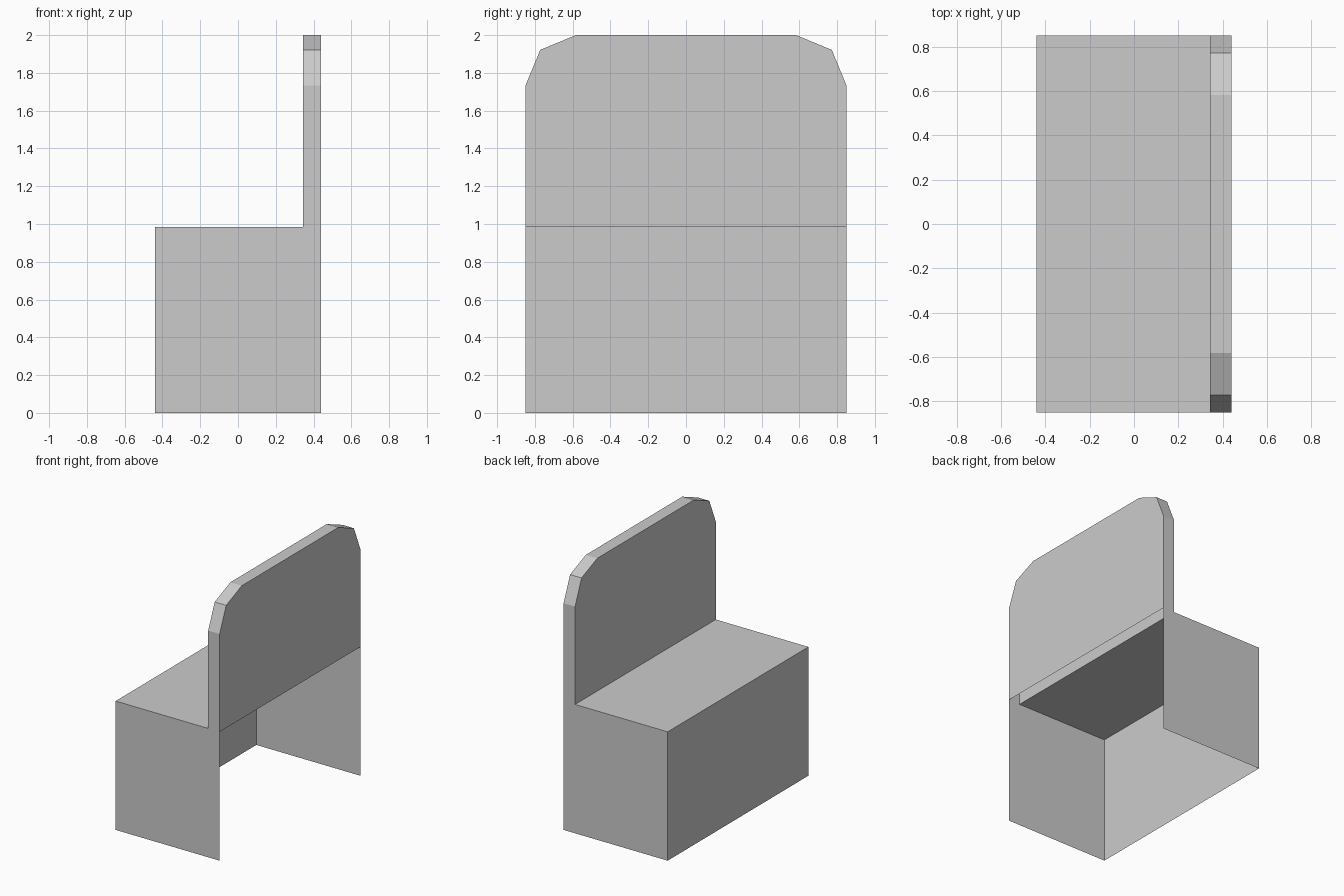
import bpy, bmesh, math

if "Cube" in bpy.data.objects:
    bpy.data.objects.remove(bpy.data.objects["Cube"])

W, D = 0.85, 0.44        # half length (y) and half depth (x)
SEAT, TOP = 0.985, 2.0   # seat height, overall height
BACK = 0.343             # x of the backrest's seat-side face
R = 0.267                # backrest corner radius

mat = bpy.data.materials.new("light grey")
mat.diffuse_color = (0.6, 0.6, 0.6, 1)
mat.use_nodes = True
mat.node_tree.nodes["Principled BSDF"].inputs["Base Color"].default_value = mat.diffuse_color


def sheet(name, faces):
    """Flat-faced sheet object from lists of corner points."""
    bm = bmesh.new()
    for pts in faces:
        bm.faces.new([bm.verts.new(p) for p in pts])
    bmesh.ops.remove_doubles(bm, verts=bm.verts, dist=1e-5)
    me = bpy.data.meshes.new(name)
    bm.to_mesh(me)
    bm.free()
    me.materials.append(mat)
    ob = bpy.data.objects.new(name, me)
    bpy.context.collection.objects.link(ob)
    return ob


# Seat top, and the closed panel under its edge
sheet("seat", [[(-D, -W, SEAT), (BACK, -W, SEAT), (BACK, W, SEAT), (-D, W, SEAT)]])
sheet("skirt_panel", [[(-D, W, 0), (-D, -W, 0), (-D, -W, SEAT), (-D, W, SEAT)]])

# L-shaped end panels, running up into the backrest ends
ell = [(-D, 0), (D, 0), (D, SEAT), (D, TOP - R), (BACK, TOP - R), (BACK, SEAT), (-D, SEAT)]
for name, s in (("end_panel_front", -1), ("end_panel_rear", 1)):
    sheet(name, [[(x, s * W, z) for x, z in ell[::-s]]])

# Backrest: two faces joined by a rim with two-step rounded corners, open below
arc = [(W - R + R * math.cos(a), TOP - R + R * math.sin(a))
       for a in (0, math.pi / 4, math.pi / 2)]
rim = arc + [(-y, z) for y, z in reversed(arc)]
outline = [(W, SEAT)] + rim + [(-W, SEAT)]
faces = [[(D, y, z) for y, z in outline],
         [(BACK, y, z) for y, z in reversed(outline)]]
for (y0, z0), (y1, z1) in zip(rim, rim[1:]):
    faces.append([(D, y0, z0), (BACK, y0, z0), (BACK, y1, z1), (D, y1, z1)])
sheet("backrest", faces)
